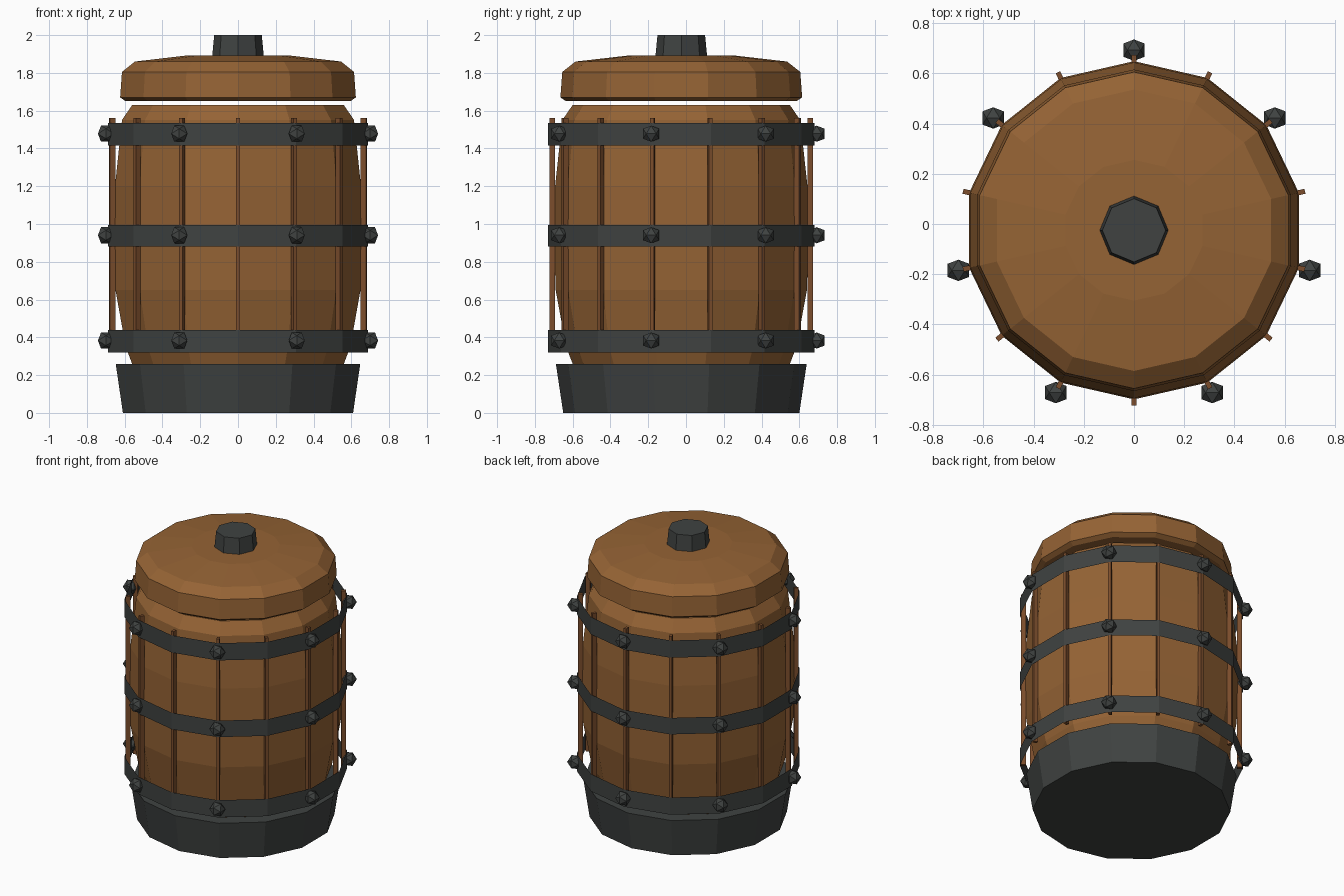
import bpy, bmesh
from math import sin, cos, pi
from mathutils import Vector

if "Cube" in bpy.data.objects:
    bpy.data.objects.remove(bpy.data.objects["Cube"])

CY = -0.025   # barrel axis sits slightly forward of the origin
SIDES = 14


def material(name, rgb):
    m = bpy.data.materials.new(name)
    m.diffuse_color = (*rgb, 1)
    m.use_nodes = True
    m.node_tree.nodes["Principled BSDF"].inputs["Base Color"].default_value = m.diffuse_color
    return m


wood = material("wood", (0.30, 0.125, 0.035))
dark_wood = material("dark_wood", (0.20, 0.075, 0.025))
iron = material("iron", (0.05, 0.055, 0.053))


def finish(name, bm, mat):
    bmesh.ops.recalc_face_normals(bm, faces=bm.faces)
    me = bpy.data.meshes.new(name)
    bm.to_mesh(me)
    bm.free()
    me.materials.append(mat)
    ob = bpy.data.objects.new(name, me)
    bpy.context.collection.objects.link(ob)
    return ob


def around(i, n, r):
    a = pi / 2 + 2 * pi * i / n
    return r * cos(a), r * sin(a) + CY


def lathe(name, profile, mat, n=SIDES, capped=True):
    """Flat-faced turned form from (radius, height) pairs, bottom to top."""
    bm = bmesh.new()
    rings = [[bm.verts.new((*around(i, n, r), z)) for i in range(n)]
             for r, z in profile]
    for lo, hi in zip(rings, rings[1:]):
        for i in range(n):
            j = (i + 1) % n
            bm.faces.new((lo[i], lo[j], hi[j], hi[i]))
    if capped:
        bm.faces.new(rings[0][::-1])
        bm.faces.new(rings[-1])
    return finish(name, bm, mat)


# Main turned parts
lathe("base", [(0.625, 0), (0.664, 0.26)], iron)
lathe("barrel_body", [(0.55, 0.2), (0.575, 0.26), (0.61, 0.35), (0.665, 0.65),
                      (0.673, 0.93), (0.668, 1.2), (0.63, 1.55), (0.575, 1.63)], wood)
lathe("lid", [(0.61, 1.65), (0.64, 1.67), (0.63, 1.805), (0.56, 1.86),
              (0.28, 1.892)], wood)
lathe("lid_knob", [(0.137, 1.885), (0.126, 2.0)], iron, n=8)

# Thin open hoops
hoops = [("lower", 0.32, 0.44), ("middle", 0.88, 0.995), ("upper", 1.415, 1.535)]
for label, z0, z1 in hoops:
    lathe(label + "_hoop", [(0.706, z0), (0.706, z1)], iron, capped=False)

# Upright strips at every corner
for k in range(SIDES):
    bm = bmesh.new()
    bmesh.ops.create_cube(bm, size=1)
    bmesh.ops.scale(bm, vec=(0.03, 0.02, 1.24), verts=bm.verts)
    ob = finish(f"strip_{k + 1}", bm, dark_wood)
    ob.location = (*around(k, SIDES, 0.683), 0.94)
    ob.rotation_euler.z = pi / 2 + 2 * pi * k / SIDES

# Faceted bolts on every second corner of each hoop
a = 0.0263
b = a * 1.618
for label, z0, z1 in hoops:
    for k in range(7):
        bm = bmesh.new()
        for s in (-1, 1):
            for t in (-1, 1):
                for co in ((s * a, 0, t * b), (0, s * b, t * a), (s * b, t * a, 0)):
                    bm.verts.new(co)
        bmesh.ops.convex_hull(bm, input=bm.verts)
        ob = finish(f"{label}_bolt_{k + 1}", bm, iron)
        ob.location = Vector((*around(k, 7, 0.717), (z0 + z1) / 2 + 0.003))
